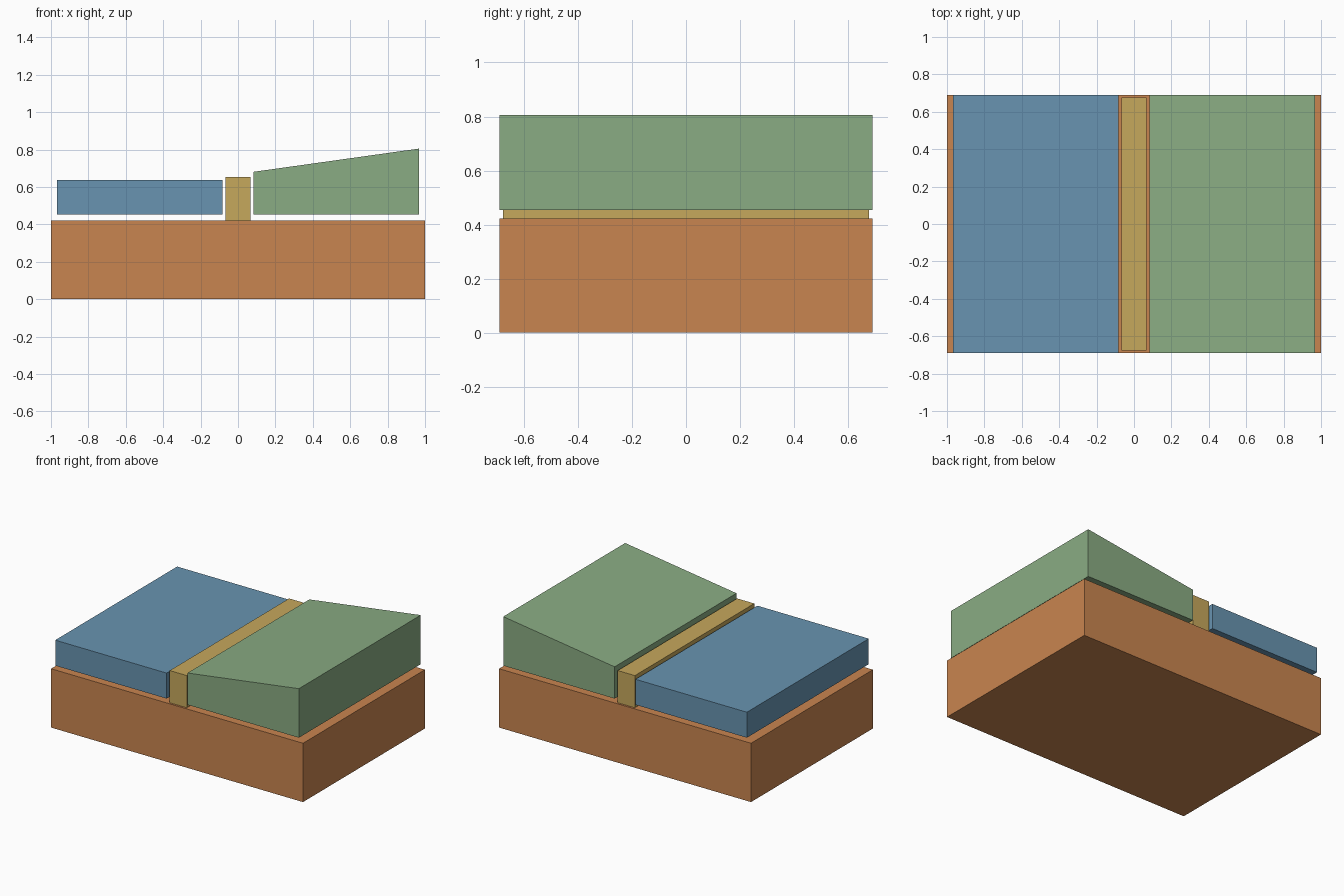
import bpy
import bmesh

if "Cube" in bpy.data.objects:
    bpy.data.objects.remove(bpy.data.objects["Cube"])


def material(name, rgb):
    m = bpy.data.materials.new(name)
    m.diffuse_color = (*rgb, 1.0)
    m.use_nodes = True
    m.node_tree.nodes["Principled BSDF"].inputs["Base Color"].default_value = m.diffuse_color
    return m


def prism(name, profile, half_depth, mat):
    """Extrude an x-z profile along y, centred on y = 0."""
    bm = bmesh.new()
    face = bm.faces.new([bm.verts.new((x, -half_depth, z)) for x, z in profile])
    ext = bmesh.ops.extrude_face_region(bm, geom=[face])
    moved = [v for v in ext["geom"] if isinstance(v, bmesh.types.BMVert)]
    bmesh.ops.translate(bm, verts=moved, vec=(0, 2 * half_depth, 0))
    bmesh.ops.recalc_face_normals(bm, faces=bm.faces)
    mesh = bpy.data.meshes.new(name)
    bm.to_mesh(mesh)
    bm.free()
    mesh.materials.append(mat)
    obj = bpy.data.objects.new(name, mesh)
    bpy.context.collection.objects.link(obj)
    return obj


def slab(x0, x1, z0, z_left, z_right):
    return [(x0, z0), (x1, z0), (x1, z_right), (x0, z_left)]


orange = material("orange", (0.584, 0.235, 0.080))
blue = material("blue", (0.138, 0.296, 0.440))
green = material("green", (0.254, 0.413, 0.227))
gold = material("gold", (0.565, 0.392, 0.107))

BASE_TOP = 0.422
PAD_BOTTOM = 0.453
DEPTH = 0.691

# Solid base block
prism("base", slab(-1, 1, 0, BASE_TOP, BASE_TOP), DEPTH, orange)
# Central divider standing on the base
prism("divider", slab(-0.068, 0.068, BASE_TOP, 0.653, 0.653), 0.677, gold)
# Flat pad and sloped pad, floating just above the base
prism("flat_pad", slab(-0.967, -0.083, PAD_BOTTOM, 0.636, 0.636), DEPTH, blue)
prism("sloped_pad", slab(0.083, 0.967, PAD_BOTTOM, 0.681, 0.805), DEPTH, green)
